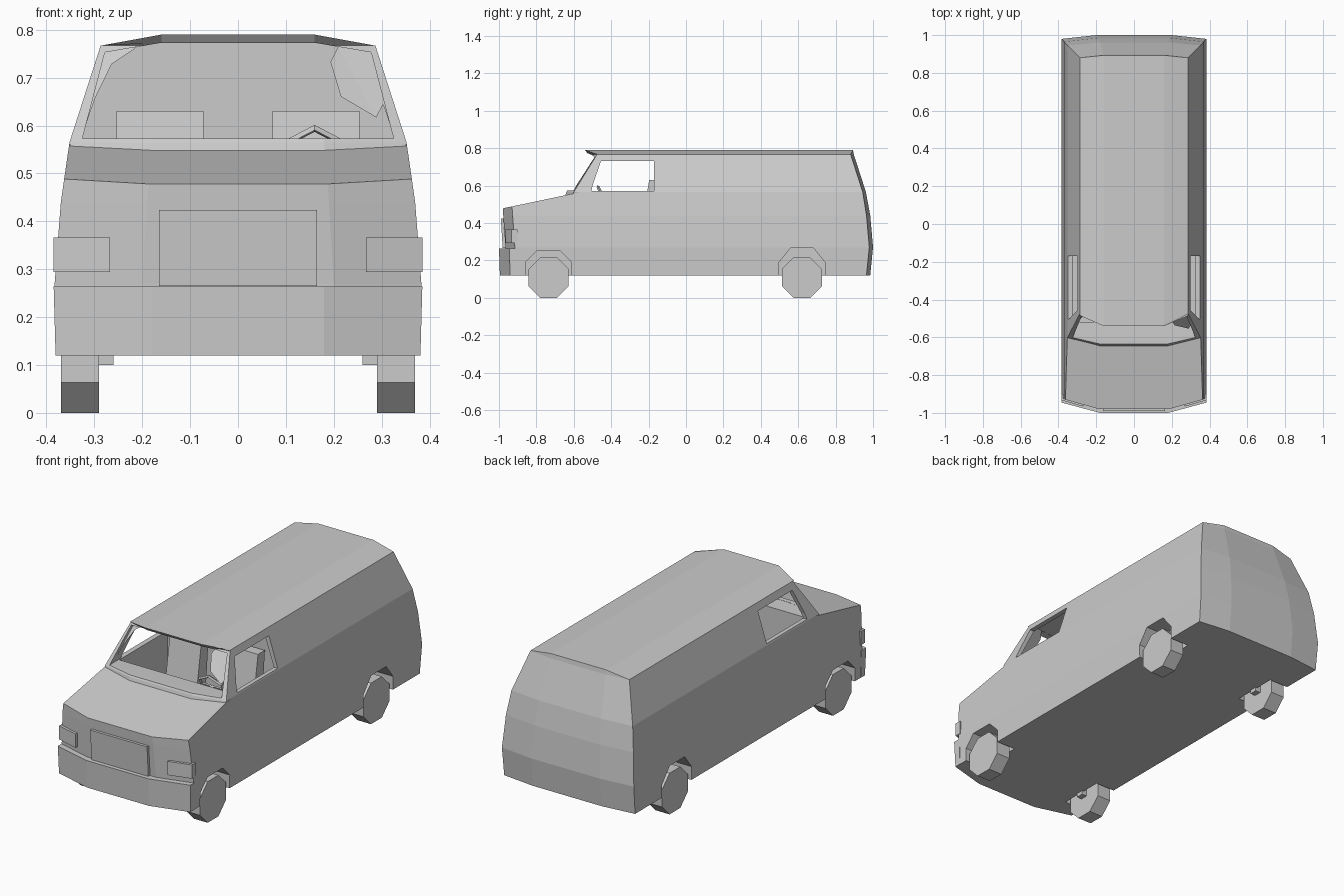
import bpy, bmesh, math
from mathutils import Matrix, Vector

if "Cube" in bpy.data.objects:
    bpy.data.objects.remove(bpy.data.objects["Cube"])


def finish(name, bm):
    bmesh.ops.recalc_face_normals(bm, faces=bm.faces)
    me = bpy.data.meshes.new(name)
    bm.to_mesh(me)
    bm.free()
    ob = bpy.data.objects.new(name, me)
    bpy.context.collection.objects.link(ob)
    return ob


def loft_bm(rings):
    """Stack of mirrored 8-point outlines. Each ring holds four right-hand points:
    front inner, front corner, rear corner, rear inner."""
    bm = bmesh.new()
    loops = []
    for r in rings:
        right = [bm.verts.new(p) for p in r]
        left = [bm.verts.new((-x, y, z)) for x, y, z in r]
        loops.append(right + left[::-1])
    for a, b in zip(loops, loops[1:]):
        for i in range(8):
            j = (i + 1) % 8
            bm.faces.new((a[i], a[j], b[j], b[i]))
    for l in (loops[0], loops[-1]):
        bm.faces.new(l[:4])
        bm.faces.new(l[4:])
        bm.faces.new((l[0], l[3], l[4], l[7]))
    bmesh.ops.recalc_face_normals(bm, faces=bm.faces)
    return bm


def ring(z, hw, cx, fc, fs, rs, rc, drop=0.0):
    return [(cx, fc, z), (hw, fs, z - drop), (hw, rs, z - drop), (cx, rc, z)]


def prism(name, pts, axis, a, b):
    """Extrude a 2D outline along x (points are y,z) or z (points are x,y)."""
    place = (lambda p, t: (t, p[0], p[1])) if axis == 'x' else (lambda p, t: (p[0], p[1], t))
    bm = bmesh.new()
    lo = [bm.verts.new(place(p, a)) for p in pts]
    hi = [bm.verts.new(place(p, b)) for p in pts]
    n = len(pts)
    bm.faces.new(lo)
    bm.faces.new(hi)
    for i in range(n):
        j = (i + 1) % n
        bm.faces.new((lo[i], lo[j], hi[j], hi[i]))
    return finish(name, bm)


def boolean(target, tool, op='DIFFERENCE'):
    mod = target.modifiers.new("bool", 'BOOLEAN')
    mod.operation, mod.solver, mod.object = op, 'EXACT', tool
    bpy.context.view_layer.objects.active = target
    bpy.ops.object.modifier_apply(modifier=mod.name)
    bpy.data.objects.remove(tool, do_unlink=True)


# Lower body, with the bonnet sliced off at a slope
bm = loft_bm([
    ring(.12, .380, .20, -.96, -.91, .965, .985),
    ring(.27, .383, .20, -.965, -.915, .98, 1.0),
    ring(.44, .370, .19, -.977, -.927, .965, .985),
    ring(.565, .352, .18, -.985, -.935, .945, .962)])
cut = bmesh.ops.bisect_plane(bm, geom=bm.verts[:] + bm.edges[:] + bm.faces[:],
                             plane_co=(0, -.98, .478), plane_no=(0, -.21, 1), clear_outer=True)
bmesh.ops.holes_fill(bm, edges=[e for e in bm.edges if e.is_boundary], sides=0)
body = finish("van_body", bm)

# Upper body and roof
upper = finish("upper_body", loft_bm([
    ring(.50, .340, .18, -.66, -.62, .92, .94),
    ring(.565, .352, .18, -.64, -.60, .945, .962),
    ring(.767, .287, .16, -.522, -.475, .88, .897),
    ring(.79, .287, .16, -.54, -.485, .88, .893, drop=.023)]))
boolean(body, upper, 'UNION')

# Hollow cab with a dash ledge and bulkhead
boolean(body, finish("cab_hollow", loft_bm([
    ring(.22, .325, .15, -.52, -.52, -.12, -.12),
    ring(.570, .325, .15, -.52, -.52, -.12, -.12),
    ring(.572, .328, .17, -.61, -.58, -.12, -.12),
    ring(.775, .264, .15, -.49, -.455, -.12, -.12, drop=.018)])))

# Windscreen opening
boolean(body, finish("windscreen_cut", loft_bm([
    ring(.573, .325, .17, -.76, -.72, -.575, -.585),
    ring(.773, .278, .16, -.66, -.62, -.462, -.48, drop=.02)])))

# Side window opening through both doors
boolean(body, prism("window_cut", [(-.505, .572), (-.50, .60), (-.455, .73), (-.17, .73), (-.17, .572)],
                    'x', -.6, .6))

# Wheels and wheel arches
for label, yc, top in (("front", -.735, .25), ("rear", .62, .265)):
    arch = [(yc - .122, .05), (yc - .122, .19), (yc - .062, top),
            (yc + .062, top), (yc + .122, .19), (yc + .122, .05)]
    for side, s in (("right", 1), ("left", -1)):
        boolean(body, prism("arch_cut", arch, 'x', s * .27, s * .5))
        r = .108 / math.cos(math.pi / 8)
        octagon = [(yc + r * math.cos((i + .5) * math.pi / 4),
                    .108 + r * math.sin((i + .5) * math.pi / 4)) for i in range(8)]
        prism(f"{label}_wheel_{side}", octagon, 'x', s * .29, s * .37)
        # Axle stub joining wheel to body
        stub = [(yc - .02, .10), (yc + .02, .10), (yc + .02, .14), (yc - .02, .14)]
        prism(f"{label}_axle_{side}", stub, 'x', s * .26, s * .30)

# Front bumper
finish("front_bumper", loft_bm([
    ring(.12, .381, .18, -.995, -.94, -.905, -.905),
    ring(.264, .385, .18, -1.0, -.945, -.905, -.905)]))

# Grille panel
finish("grille", loft_bm([
    ring(.265, .165, .16, -.98, -.98, -.95, -.95),
    ring(.424, .165, .16, -.99, -.99, -.95, -.95)]))

# Headlamps and front seats, one per side
seat = [(-.42, .29), (-.42, .38), (-.24, .37), (-.197, .63), (-.14, .63), (-.17, .29)]
for side, s in (("right", 1), ("left", -1)):
    lamp = [(s * .267, -.966), (s * .385, -.933), (s * .385, -.90), (s * .267, -.91)]
    prism(f"headlamp_{side}", lamp, 'z', .294, .366)
    prism(f"seat_{side}", seat, 'x', s * .072, s * .254)
    prism(f"seat_base_{side}", [(-.40, .21), (-.40, .30), (-.18, .30), (-.18, .21)],
          'x', s * .10, s * .22)

# Steering wheel and column
tilt = Matrix.Translation((.16, -.44, .528)) @ Matrix.Rotation(math.radians(-65), 4, 'X')
bpy.ops.mesh.primitive_torus_add(major_segments=6, minor_segments=4,
                                 major_radius=.073, minor_radius=.008)
wheel = bpy.context.object
wheel.name = "steering_wheel"
wheel.data.transform(tilt @ Matrix.Rotation(math.pi / 2, 4, 'Z'))
bm = bmesh.new()
bmesh.ops.create_cone(bm, cap_ends=True, segments=6, radius1=.012, radius2=.012, depth=.12,
                      matrix=tilt @ Matrix.Translation((0, 0, -.06)))
finish("steering_column", bm)
bm = bmesh.new()
bmesh.ops.create_cube(bm, size=1, matrix=tilt @ Matrix.Diagonal((.13, .014, .008, 1)))
finish("steering_spoke", bm)
